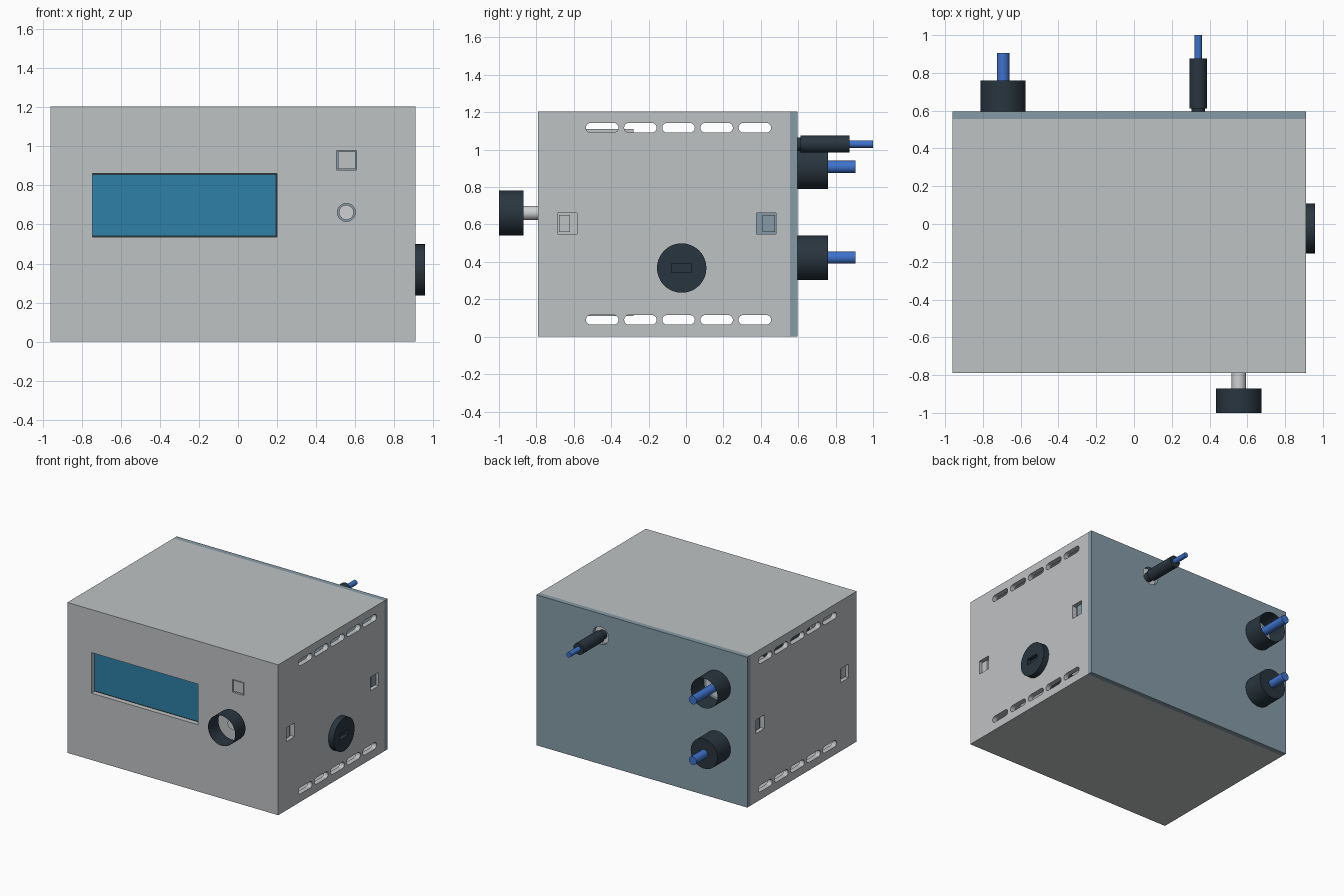
import bpy, bmesh, math
from mathutils import Matrix, Vector

cube = bpy.data.objects.get("Cube")
if cube:
    bpy.data.objects.remove(cube, do_unlink=True)


def material(name, rgb):
    m = bpy.data.materials.new(name)
    m.use_nodes = True
    m.diffuse_color = (*rgb, 1)
    bsdf = m.node_tree.nodes["Principled BSDF"]
    bsdf.inputs["Base Color"].default_value = (*rgb, 1)
    bsdf.inputs["Roughness"].default_value = 0.6
    return m


GRAY = material("case gray", (0.52, 0.54, 0.55))
SLATE = material("rear panel slate", (0.24, 0.33, 0.39))
DARK = material("dark plastic", (0.022, 0.036, 0.05))
BLUE = material("cable blue", (0.048, 0.17, 0.61))
SCREEN = material("screen blue", (0.027, 0.216, 0.39))
SILVER = material("shaft silver", (0.62, 0.63, 0.64))
AXES = {"x": Matrix.Rotation(math.pi / 2, 4, "Y"), "y": Matrix.Rotation(-math.pi / 2, 4, "X")}


def add_box(bm, x, y, z):
    lo, hi = Vector((x[0], y[0], z[0])), Vector((x[1], y[1], z[1]))
    size = hi - lo
    bmesh.ops.create_cube(bm, size=1, matrix=Matrix.Translation((lo + hi) / 2) @ Matrix.Diagonal((*size, 1)))


def add_cyl(bm, axis, centre, r, span, caps=True):
    # centre holds the two coordinates across the axis
    mid, length = sum(span) / 2, span[1] - span[0]
    place = (mid, *centre) if axis == "x" else (centre[0], mid, centre[1])
    bmesh.ops.create_cone(bm, cap_ends=caps, segments=48, radius1=r, radius2=r, depth=length,
                          matrix=Matrix.Translation(place) @ AXES[axis])


def add_slot(bm, y, z, half, r, x):
    # rounded slot running through both side walls
    rim = []
    for side in (1, -1):
        for i in range(9):
            a = math.pi * i / 8 - math.pi / 2
            rim.append(bm.verts.new((x[0], y + side * (half - r + r * math.cos(a)), z + side * r * math.sin(a))))
    face = bm.faces.new(rim)
    ext = bmesh.ops.extrude_face_region(bm, geom=[face])
    top = [v for v in ext["geom"] if isinstance(v, bmesh.types.BMVert)]
    bmesh.ops.translate(bm, verts=top, vec=(x[1] - x[0], 0, 0))


def finish(name, bm, mat, smooth=False):
    bmesh.ops.recalc_face_normals(bm, faces=bm.faces)
    me = bpy.data.meshes.new(name)
    bm.to_mesh(me)
    bm.free()
    me.materials.append(mat)
    ob = bpy.data.objects.new(name, me)
    bpy.context.collection.objects.link(ob)
    if smooth:
        bpy.ops.object.select_all(action="DESELECT")
        ob.select_set(True)
        bpy.context.view_layer.objects.active = ob
        bpy.ops.object.shade_smooth_by_angle(angle=math.radians(35))
    return ob


def box(name, x, y, z, mat):
    bm = bmesh.new()
    add_box(bm, x, y, z)
    return finish(name, bm, mat)


def cyl(name, axis, centre, r, span, mat, caps=True):
    bm = bmesh.new()
    add_cyl(bm, axis, centre, r, span, caps)
    return finish(name, bm, mat, True)


def carve(ob, bm):
    # subtract the cutter, bake the result and drop the cutter
    cutter = finish("cutter", bm, ob.data.materials[0])
    cutter.hide_render = True
    mod = ob.modifiers.new("cut", "BOOLEAN")
    mod.operation, mod.solver, mod.object = "DIFFERENCE", "EXACT", cutter
    deps = bpy.context.evaluated_depsgraph_get()
    baked = bpy.data.meshes.new_from_object(ob.evaluated_get(deps))
    ob.modifiers.clear()
    ob.data = baked
    bpy.data.objects.remove(cutter, do_unlink=True)


# Hollow case, open at the rear
L, R, FRONT, SEAM, REAR, TOP, WALL = -0.96, 0.91, -0.79, 0.555, 0.595, 1.205, 0.04
case = box("case", (L, R), (FRONT, SEAM), (0, TOP), GRAY)
bm = bmesh.new()
add_box(bm, (L + WALL, R - WALL), (FRONT + WALL, SEAM + 0.1), (WALL, TOP - WALL))
carve(case, bm)

# Vent slots and clip holes through both sides
bm = bmesh.new()
for z in (0.09, 1.117):
    for i in range(5):
        add_slot(bm, -0.448 + 0.204 * i, z, 0.087, 0.026, (L - 0.1, R + 0.1))
for y in (-0.635, 0.43):
    add_box(bm, (L - 0.1, R + 0.1), (y - 0.052, y + 0.052), (0.55, 0.66))
carve(case, bm)

# Front openings: display, button, knob shaft
KX, KZ = 0.555, 0.662
bm = bmesh.new()
front_cut = (FRONT - 0.1, FRONT + 0.08)
add_box(bm, (-0.745, 0.2), front_cut, (0.535, 0.86))
add_box(bm, (0.505, 0.608), front_cut, (0.878, 0.98))
add_cyl(bm, "y", (KX, KZ), 0.046, front_cut)
carve(case, bm)

# Display with dark surround, push button
box("display_surround", (-0.78, 0.24), (-0.748, -0.72), (0.5, 0.9), DARK)
box("display", (-0.744, 0.193), (-0.753, -0.747), (0.543, 0.853), SCREEN)
box("push_button", (0.512, 0.601), (FRONT + 0.004, -0.7), (0.885, 0.973), GRAY)

# Front knob: open sleeve on a shaft
cyl("knob_shaft", "y", (KX, KZ), 0.038, (-0.87, -0.7), SILVER)
cyl("knob_sleeve", "y", (KX, KZ), 0.12, (-1.0, -0.87), DARK, caps=False)

# Side dial with a rectangular slot
dial = cyl("side_dial", "x", (-0.023, 0.367), 0.132, (R - 0.01, 0.957), DARK)
bm = bmesh.new()
add_box(bm, (0.925, 1.0), (-0.078, 0.028), (0.342, 0.39))
carve(dial, bm)

# Inner side plates and snap clips seen through the side openings
for label, wall, s in (("left", R, -1), ("right", L, 1)):
    inner = sorted((wall + s * WALL, wall + s * 0.06))
    tip = sorted((wall + s * 0.02, wall + s * 0.05))
    box(label + "_inner_plate", inner, (FRONT + WALL, -0.28), (0.11, 1.11), GRAY)
    box(label + "_front_clip", tip, (-0.68, -0.62), (0.56, 0.65), GRAY)
    box(label + "_rear_arm", inner, (0.34, SEAM), (0.5, 0.71), SLATE)
    box(label + "_rear_clip", tip, (0.41, 0.475), (0.56, 0.65), SLATE)

# Rear panel with a hole for the small plug
PX, PZ = 0.34, 1.03
panel = box("rear_panel", (L, R), (SEAM, REAR), (0, TOP), SLATE)
bm = bmesh.new()
add_cyl(bm, "y", (PX, PZ), 0.07, (SEAM - 0.1, REAR + 0.1))
carve(panel, bm)
cyl("plug_socket", "y", (PX, PZ), 0.075, (0.53, 0.565), SILVER)

# Small plug
cyl("plug_neck", "y", (PX, PZ), 0.036, (0.56, 0.615), DARK)
cyl("plug_body", "y", (PX, PZ), 0.046, (0.612, 0.875), DARK)
cyl("plug_cable", "y", (PX, PZ), 0.02, (0.87, 1.0), BLUE)

# Two large round connectors: the upper sleeve is open
CX = -0.693
for label, z, closed in (("upper", 0.908, False), ("lower", 0.423, True)):
    cyl(label + "_connector", "y", (CX, z), 0.119, (REAR, 0.76), DARK, caps=closed)
    cyl(label + "_cable", "y", (CX, z), 0.033, (REAR, 0.905), BLUE)
cyl("upper_contact_disc", "y", (CX, 0.908), 0.09, (REAR - 0.005, REAR + 0.008), SILVER)
